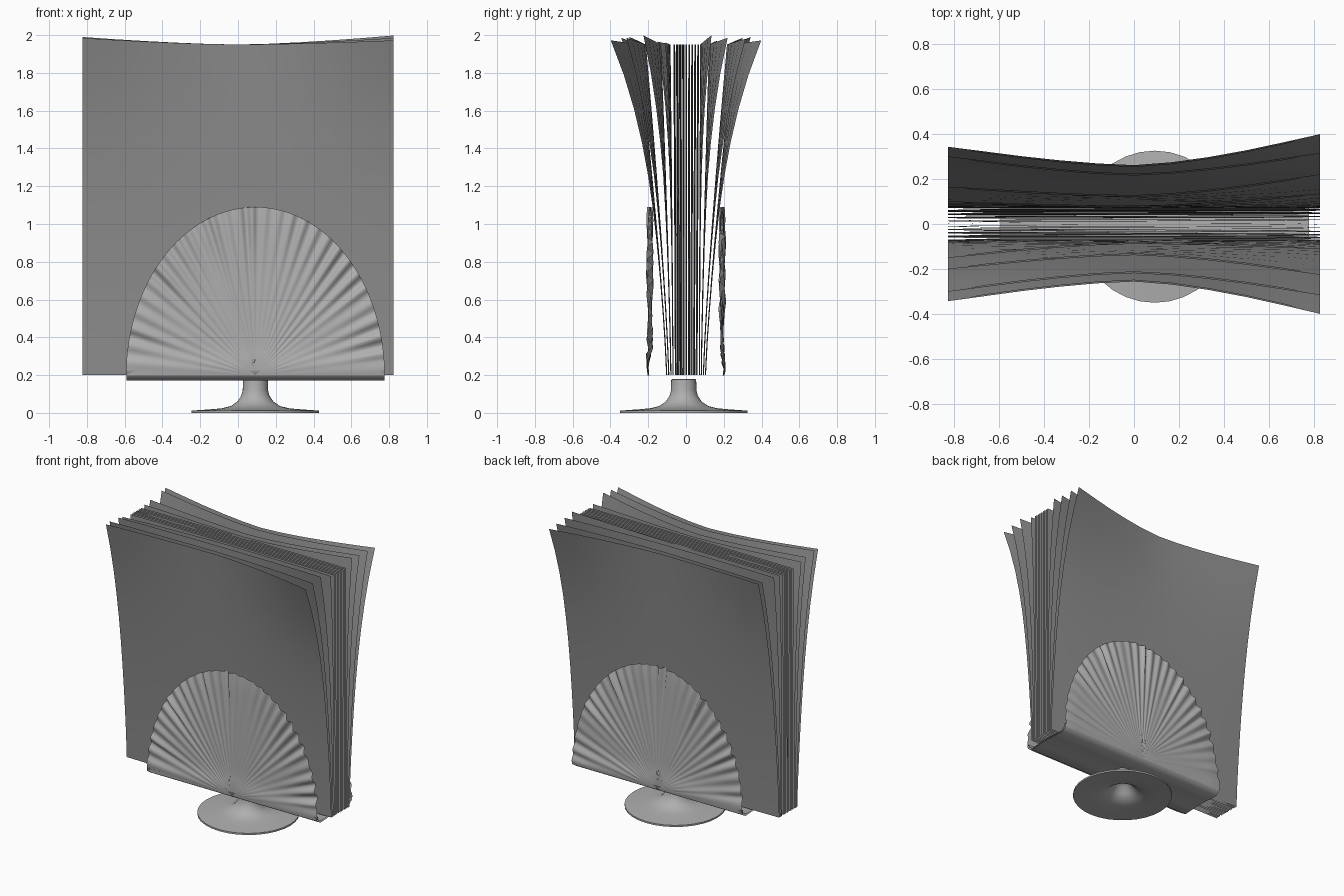
import bpy, bmesh, math, random

if "Cube" in bpy.data.objects:
    bpy.data.objects.remove(bpy.data.objects["Cube"])
random.seed(4)
CX, CY = 0.092, -0.012


def grey(name, v):
    m = bpy.data.materials.new(name)
    m.diffuse_color = (v, v, v, 1)
    m.use_nodes = True
    m.node_tree.nodes["Principled BSDF"].inputs["Base Color"].default_value = m.diffuse_color
    return m


HOLDER, PAPER = grey("holder_grey", 0.43), grey("napkin_grey", 0.28)


def add_grid(bm, fn, nu, nv):
    """Add a quad grid from fn(u, v) with u, v in 0..1."""
    rows = [[bm.verts.new(fn(i / nu, j / nv)) for i in range(nu + 1)] for j in range(nv + 1)]
    for j in range(nv):
        for i in range(nu):
            bm.faces.new((rows[j][i], rows[j][i + 1], rows[j + 1][i + 1], rows[j + 1][i]))


def finish(bm, name, mat, angle=50):
    bmesh.ops.remove_doubles(bm, verts=bm.verts, dist=1e-5)
    bmesh.ops.recalc_face_normals(bm, faces=bm.faces)
    me = bpy.data.meshes.new(name)
    bm.to_mesh(me)
    bm.free()
    me.materials.append(mat)
    ob = bpy.data.objects.new(name, me)
    bpy.context.collection.objects.link(ob)
    bpy.ops.object.select_all(action='DESELECT')
    bpy.context.view_layer.objects.active = ob
    ob.select_set(True)
    bpy.ops.object.shade_smooth_by_angle(angle=math.radians(angle))


# Trumpet foot, hollow underneath
profile = [(0, 0.18), (0.066, 0.178), (0.067, 0.12), (0.075, 0.09), (0.095, 0.06), (0.13, 0.036),
           (0.18, 0.024), (0.25, 0.018), (0.337, 0.012), (0.337, 0.0), (0.25, 0.006),
           (0.16, 0.013), (0.11, 0.03), (0.075, 0.06), (0.05, 0.10), (0, 0.125)]
bm = bmesh.new()


def lathe(u, v):
    r, z = profile[round(v * (len(profile) - 1))]
    a = u * math.tau
    return CX + r * math.cos(a), CY + r * math.sin(a), z


add_grid(bm, lathe, 32, len(profile) - 1)
finish(bm, "pedestal_foot", HOLDER)

# Trough joining the two fans: underside, then back along the inside
half = [(-0.205, 0.225), (-0.198, 0.198), (-0.160, 0.172), (-0.07, 0.177), (0, 0.181)]
inner = [(-0.188, 0.225), (-0.186, 0.203), (-0.155, 0.182), (-0.07, 0.187), (0, 0.191)]
loop = half + [(-y, z) for y, z in half[-2::-1]]
loop += [(-y, z) for y, z in inner] + inner[-2::-1] + half[:1]
bm = bmesh.new()


def trough_point(u, v):
    y, z = loop[round(v * (len(loop) - 1))]
    return CX + 0.683 * (2 * u - 1), y, z


add_grid(bm, trough_point, 8, len(loop) - 1)
finish(bm, "holder_trough", HOLDER, 60)


# Pleated shell fans: soft rays, with deep irregular folds just inside the rim
def make_fan(name, side):
    pleats, sub, rings = 30, 6, 14
    amps = [random.uniform(0.2, 1.3) for _ in range(pleats + 1)]
    deep = [random.uniform(0.0, 1.2) for _ in range(pleats + 1)]

    def point(u, w):
        v = 1 - abs(2 * w - 1)
        skin = 0.004 if w < 0.5 else -0.004
        if v < 0.001 or v > 0.999:
            skin = 0
        a = u * math.pi
        k = u * pleats
        n = int(k)
        calm = min(1, 8 * math.sin(a))
        wave = math.sin(math.tau * k)
        ripple = calm * wave * (amps[n] * 0.005 * v + deep[n] * 0.036 * v ** 7 * (1 - 0.68 * v ** 6))
        low = v * math.sin(a)
        bulge = 0.012 * math.exp(-((low - 0.05) / 0.07) ** 2)
        y = 0.191 + bulge + max(ripple, -0.014) + skin
        return CX + 0.685 * v * math.cos(a), side * y, 0.197 + 0.893 * low

    bm = bmesh.new()
    add_grid(bm, point, pleats * sub, 2 * rings)
    finish(bm, name, HOLDER, 60)


make_fan("front_shell_fan", -1)
make_fan("back_shell_fan", 1)


# Napkins: thin double-layer sheets, given by bottom y, top y at centre,
# left and right corners, and the rise of each corner
def make_sheet(name, b, c, l, r, rise_l, rise_r, lean=0):
    def layer(skin):
        def point(u, v):
            s = 2 * u - 1
            end = (r - c) if s > 0 else (l - c)
            rise = rise_r if s > 0 else rise_l
            y = b + (c - b) * v ** 1.25 + end * abs(s) ** 1.5 * v ** 4 + lean * s * (1 - v ** 4)
            z = 0.2 + 1.75 * v + rise * abs(s) ** 1.5 * v ** 4
            # layers meet at the side edges
            return 0.824 * s, y + (skin if abs(s) < 0.999 else 0), z
        return point

    bm = bmesh.new()
    add_grid(bm, layer(-0.003), 10, 10)
    add_grid(bm, layer(0.003), 10, 10)
    finish(bm, name, PAPER)


flared = [
    (-0.102, -0.252, -0.342, -0.398, 0.035, 0.022),
    (-0.091, -0.215, -0.300, -0.315, 0.040, 0.035),
    (-0.080, -0.135, -0.200, -0.225, 0.030, 0.048),
    (-0.069, -0.085, -0.150, -0.110, 0.015, 0.010),
    (0.071, 0.078, 0.100, 0.135, 0.010, 0.048),
    (0.081, 0.125, 0.165, 0.220, 0.020, 0.035),
    (0.092, 0.220, 0.300, 0.315, 0.035, 0.030),
    (0.103, 0.258, 0.342, 0.398, 0.040, 0.022)]
for i, spec in enumerate(flared):
    make_sheet(f"flared_napkin_{i + 1}", *spec)

# Nearly straight napkins in the middle, each slightly turned
for i in range(9):
    y = -0.054 + i * 0.0138
    j = random.uniform(0.002, 0.005) * (-1 if i < 5 else 1)
    make_sheet(f"inner_napkin_{i + 1}", y, y * 1.15, y * 1.15 - j, y * 1.15 + j, 0, 0, j)
